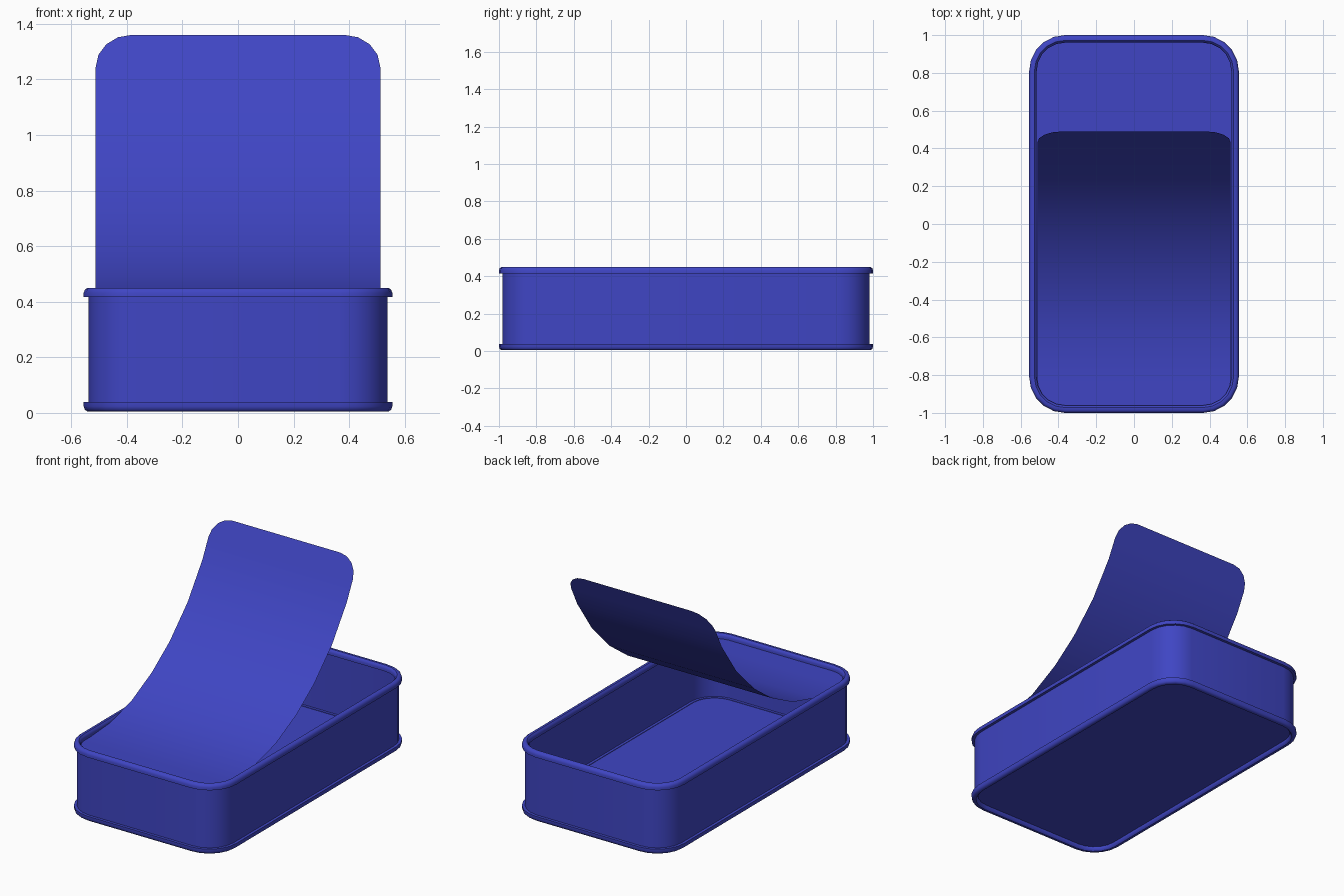
import bpy, bmesh, math

if "Cube" in bpy.data.objects:
    bpy.data.objects.remove(bpy.data.objects["Cube"])

mat = bpy.data.materials.new("blue_tin")
mat.diffuse_color = (0.05, 0.06, 0.55, 1)
mat.use_nodes = True
mat.node_tree.nodes["Principled BSDF"].inputs["Base Color"].default_value = mat.diffuse_color
HX, HY, R, SEG = 0.555, 1.0, 0.19, 5


def loop(inset, z):
    """Rounded rectangle, inset from the outer rim outline."""
    r = R - inset
    pts = []
    for k, (sx, sy) in enumerate([(1, 1), (-1, 1), (-1, -1), (1, -1)]):
        for i in range(SEG + 1):
            a = math.pi / 2 * (k + i / SEG)
            pts.append((sx * (HX - R) + r * math.cos(a),
                        sy * (HY - R) + r * math.sin(a), z))
    return pts


def finish(name, bm, angle=40):
    bmesh.ops.remove_doubles(bm, verts=bm.verts, dist=1e-5)
    bmesh.ops.recalc_face_normals(bm, faces=bm.faces)
    me = bpy.data.meshes.new(name)
    bm.to_mesh(me)
    bm.free()
    me.materials.append(mat)
    ob = bpy.data.objects.new(name, me)
    bpy.context.collection.objects.link(ob)
    bpy.ops.object.select_all(action='DESELECT')
    ob.select_set(True)
    bpy.context.view_layer.objects.active = ob
    bpy.ops.object.shade_smooth_by_angle(angle=math.radians(angle))


def loft(name, profile, closed=True, cap=False):
    bm = bmesh.new()
    rings = [[bm.verts.new(p) for p in loop(*q)] for q in profile]
    pairs = list(zip(rings, rings[1:]))
    if closed:
        pairs.append((rings[-1], rings[0]))
    for a, b in pairs:
        n = len(a)
        for i in range(n):
            j = (i + 1) % n
            bm.faces.new((a[i], a[j], b[j], b[i]))
    if cap:
        bm.faces.new(rings[0])
        bm.faces.new(rings[-1])
    finish(name, bm)


# Rolled rims: flat towards the wall, rounded at the ends of the tin
rim = [(0.0, 0.034), (0.0, 0.018), (0.004, 0.007), (0.013, 0.0),
       (0.028, 0.0), (0.036, 0.007), (0.04, 0.018), (0.04, 0.034)]
loft("bottom_rim", [(i, z + 0.005) for i, z in rim])
loft("top_rim", [(i, 0.45 - z) for i, z in rim])

# Thin side wall and floor plate
loft("side_wall", [(0.018, 0.035), (0.018, 0.42), (0.023, 0.42), (0.023, 0.035)])
loft("floor", [(0.022, 0.03), (0.022, 0.036)], closed=False, cap=True)

# Peeled lid: rounded sheet bent along a side profile (y, z)
path = [(-0.96, 0.418), (-0.77, 0.418), (-0.57, 0.432), (-0.35, 0.49), (-0.14, 0.595),
        (0.04, 0.725), (0.22, 0.905), (0.37, 1.12), (0.49, 1.36)]
arc = [0.0]
for p, q in zip(path, path[1:]):
    arc.append(arc[-1] + math.dist(p, q))
total = arc[-1]


def at(s):
    for i in range(len(arc) - 1):
        if s <= arc[i + 1] + 1e-9:
            t = (s - arc[i]) / (arc[i + 1] - arc[i])
            return [a + (b - a) * t for a, b in zip(path[i], path[i + 1])]
    return path[-1]


cr = 0.13
corner = [cr * (1 - math.cos(math.pi / 2 * i / 4)) for i in range(5)]
stations = sorted(set(corner + [total - c for c in corner] +
                      [s for s in arc if cr < s < total - cr]))
bm = bmesh.new()
prev = None
for s in stations:
    d = max(0, cr - min(s, total - s))
    w = 0.512 - cr + math.sqrt(max(0, cr * cr - d * d))
    y, z = at(s)
    row = [bm.verts.new((x, y, z)) for x in (-w, w)]
    if prev:
        bm.faces.new((prev[0], prev[1], row[1], row[0]))
    prev = row
finish("peeled_lid", bm)
